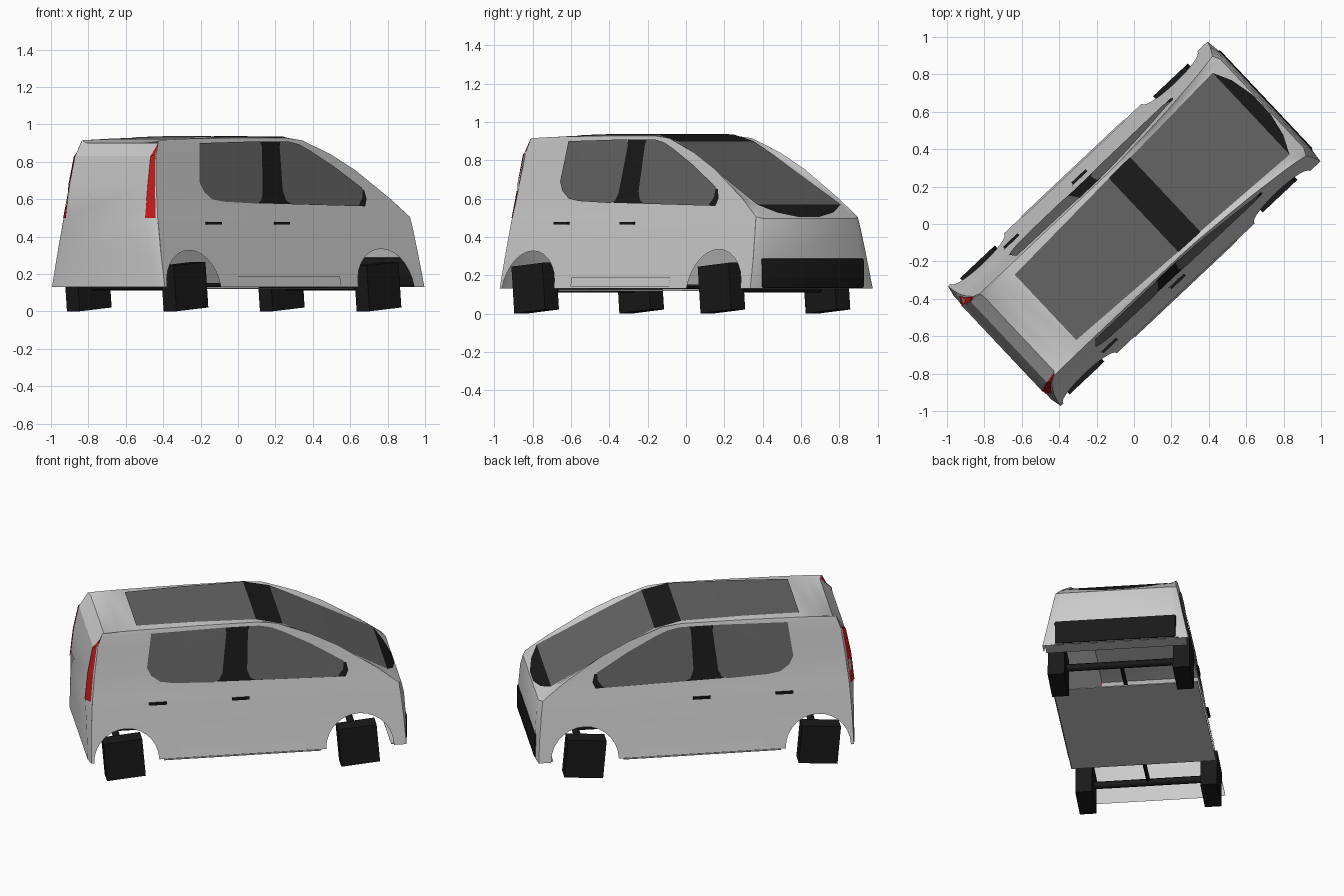
import bpy, bmesh, math
from mathutils import Matrix, Vector

if "Cube" in bpy.data.objects:
    bpy.data.objects.remove(bpy.data.objects["Cube"])

TURN = math.radians(43.3)      # the van stands diagonally in plan

def material(name, rgb):
    m = bpy.data.materials.new(name)
    m.diffuse_color = (*rgb, 1)
    m.use_nodes = True
    m.node_tree.nodes["Principled BSDF"].inputs["Base Color"].default_value = m.diffuse_color
    return m

BLACK = material("black", (0.01, 0.01, 0.01))
GLASS = material("dark_glass", (0.13, 0.13, 0.13))
RED = material("red", (0.55, 0.01, 0.01))

def lerp(table, x):
    for (x0, y0), (x1, y1) in zip(table, table[1:]):
        if x <= x1:
            return y0 + (y1 - y0) * (x - x0) / (x1 - x0)
    return table[-1][1]

def finish(name, bm, mat=None, angle=30):
    bmesh.ops.recalc_face_normals(bm, faces=bm.faces)
    me = bpy.data.meshes.new(name)
    bm.to_mesh(me)
    bm.free()
    me.shade_smooth()
    me.set_sharp_from_angle(angle=math.radians(angle))
    if mat:
        me.materials.append(mat)
    ob = bpy.data.objects.new(name, me)
    bpy.context.collection.objects.link(ob)
    ob.rotation_euler.z = TURN
    return ob

# Body lines: centre band (length, height, half width) and side panel edge (length, height)
STATIONS = [
    (-.965, .13, .38, -.952, .13), (-.965, .30, .345, -.947, .30),
    (-.970, .50, .305, -.935, .50), (-.950, .68, .305, -.915, .68),
    (-.920, .83, .295, -.892, .84), (-.850, .90, .280, -.865, .915),
    (-.760, .918, .275, -.76, .92), (-.650, .925, .27, -.65, .923),
    (-.300, .933, .27, -.30, .928), (.07, .932, .275, .07, .928),
    (.23, .895, .28, .19, .915), (.40, .81, .285, .39, .84),
    (.56, .725, .29, .56, .755), (.86, .565, .31, .79, .605),
    (.94, .495, .325, .92, .505), (.955, .43, .335, .93, .43),
    (.965, .28, .35, .945, .28), (.965, .13, .365, .955, .13)]
SIDE = [(.13, .44), (.22, .42), (.33, .40), (.47, .373), (.57, .35), (.75, .322), (.9, .3), (.94, .29)]
ROOF = [(s[0], s[1]) for s in STATIONS[4:15]]

def skin(name, outline, project, axis, knots, mat=None):
    """Flat outline, sliced at the knots and then laid on a curved surface."""
    bm = bmesh.new()
    bm.faces.new([bm.verts.new((a, b, 0)) for a, b in outline])
    normal = Vector((1, 0, 0)) if axis == 0 else Vector((0, 1, 0))
    for k in knots:
        bmesh.ops.bisect_plane(bm, geom=bm.verts[:] + bm.edges[:] + bm.faces[:],
                               plane_co=normal * k, plane_no=normal, dist=1e-5)
    for v in bm.verts:
        v.co = project(v.co.x, v.co.y)
    return finish(name, bm, mat)

def side_skin(name, outline, lift=0.0, mat=None):
    for label, s in (("left", 1), ("right", -1)):
        skin(f"{name}_{label}", outline, lambda u, z: (u, s * (lerp(SIDE, z) + lift), z),
             1, [k for k, _ in SIDE[1:-1]], mat)

def roof_skin(name, outline, mat):
    skin(name, outline, lambda u, v: (u, v, lerp(ROOF, u) + .004), 0,
         [k for k, _ in ROOF[1:-1]], mat)

def box(name, size, at, mat=None, pitch=0, bevel=0):
    bm = bmesh.new()
    bmesh.ops.create_cube(bm, size=1, matrix=Matrix.Translation(at) @
                          Matrix.Rotation(pitch, 4, 'Y') @ Matrix.Diagonal((*size, 1)))
    if bevel:
        bmesh.ops.bevel(bm, geom=bm.edges[:], offset=bevel, segments=2, affect='EDGES', profile=.5)
    return finish(name, bm, mat)

def rod(name, p, q, r, mat):
    p, q = Vector(p), Vector(q)
    bm = bmesh.new()
    bmesh.ops.create_cone(bm, cap_ends=True, segments=12, radius1=r, radius2=r, depth=(q - p).length,
                          matrix=Matrix.Translation((p + q) / 2) @
                          (q - p).to_track_quat('Z', 'Y').to_matrix().to_4x4())
    return finish(name, bm, mat)

def loft(name, rows, mat=None, angle=30):
    bm = bmesh.new()
    grid = [[bm.verts.new(p) for p in row] for row in rows]
    for a, b in zip(grid, grid[1:]):
        for i in range(len(a) - 1):
            bm.faces.new((a[i], a[i + 1], b[i + 1], b[i]))
    return finish(name, bm, mat, angle)

# Hatch, roof, windscreen frame and nose as one band with edge chamfers
loft("body_band", [[(us, lerp(SIDE, zs), zs), (u, w, z), (u, -w, z), (us, -lerp(SIDE, zs), zs)]
                   for u, z, w, us, zs in STATIONS], angle=32)

# Side panels with wheel arches cut into the outline
def arch(u, r):
    return [(u - r * math.cos(math.pi * i / 14), .13 + r * math.sin(math.pi * i / 14)) for i in range(15)]

side_skin("side_panel", arch(-.737, .197) + arch(.675, .205) + [(s[3], s[4]) for s in reversed(STATIONS)])

# Side windows: black surround behind two glass panes
side_skin("window_pillar", [(-.18, .578), (.60, .562), (.617, .60), (.605, .65), (.55, .66), (.03, .908), (-.12, .908)], .003, BLACK)
side_skin("rear_window", [(-.57, .90), (-.60, .69), (-.575, .64), (-.52, .60), (-.44, .587), (-.20, .577),
                          (-.165, .59), (-.145, .63), (-.115, .88), (-.125, .91)], .006, GLASS)
side_skin("front_window", [(.025, .91), (.09, .908), (.16, .893), (.236, .86), (.40, .775), (.59, .66),
                           (.585, .61), (.55, .565), (.06, .575), (.025, .59), (.005, .64), (.015, .88)], .006, GLASS)
side_skin("sill_step", [(-.41, .14), (.34, .14), (.34, .188), (-.41, .188)], .006)

# Door handles
for n, u in (("rear", -.555), ("front", -.055)):
    side_skin(f"{n}_handle_plate", [(u - .045, .448), (u + .025, .448), (u + .025, .5), (u - .045, .5)], .003)
    for label, s in (("left", 1), ("right", -1)):
        box(f"{n}_handle_{label}", (.105, .014, .014), (u + .015, s * .384, .472), BLACK)

# Roof glass, cross bar, windscreen and cowl
roof_skin("roof_glass", [(-.65, -.24), (.07, -.27), (.07, .27), (-.65, .24)], GLASS)
roof_skin("roof_bar", [(.07, -.272), (.23, -.275), (.23, .275), (.07, .272)], BLACK)
roof_skin("windscreen", [(.23, -.272), (.86, -.3), (.86, .3), (.23, .272)], GLASS)
roof_skin("cowl", [(.86, -.3), (.908, -.2), (.935, -.07), (.935, .07), (.908, .2), (.86, .3)], BLACK)

# Tail lights on the rear corner chamfers
for label, s in (("left", 1), ("right", -1)):
    rows = []
    for u, z, w, us, zs in STATIONS[2:6]:
        a, b = Vector((u, s * w, z)), Vector((us, s * lerp(SIDE, zs), zs))
        out = Vector((-.004, s * .004, 0))
        rows.append([a + out, a.lerp(b, .85) + out])
    loft(f"tail_light_{label}", rows, RED)

# Grille, bumper lip and floor
box("grille", (.03, .73, .155), (.957, 0, .21), BLACK, bevel=.01)
box("front_lip", (.09, .85, .004), (.91, 0, .132))
box("floor", (.95, .87, .006), (-.035, 0, .122))

# Blocky wheels, axles and drive shaft
for n, u in (("front", .67), ("rear", -.748)):
    for label, s in (("left", 1), ("right", -1)):
        box(f"{n}_wheel_{label}", (.235, .1, .245), (u, s * .377, .133), BLACK, pitch=math.radians(-5))
    rod(f"{n}_axle", (u, -.377, .133), (u, .377, .133), .022, BLACK)
rod("drive_shaft", (-.748, 0, .14), (.67, 0, .14), .012, BLACK)
